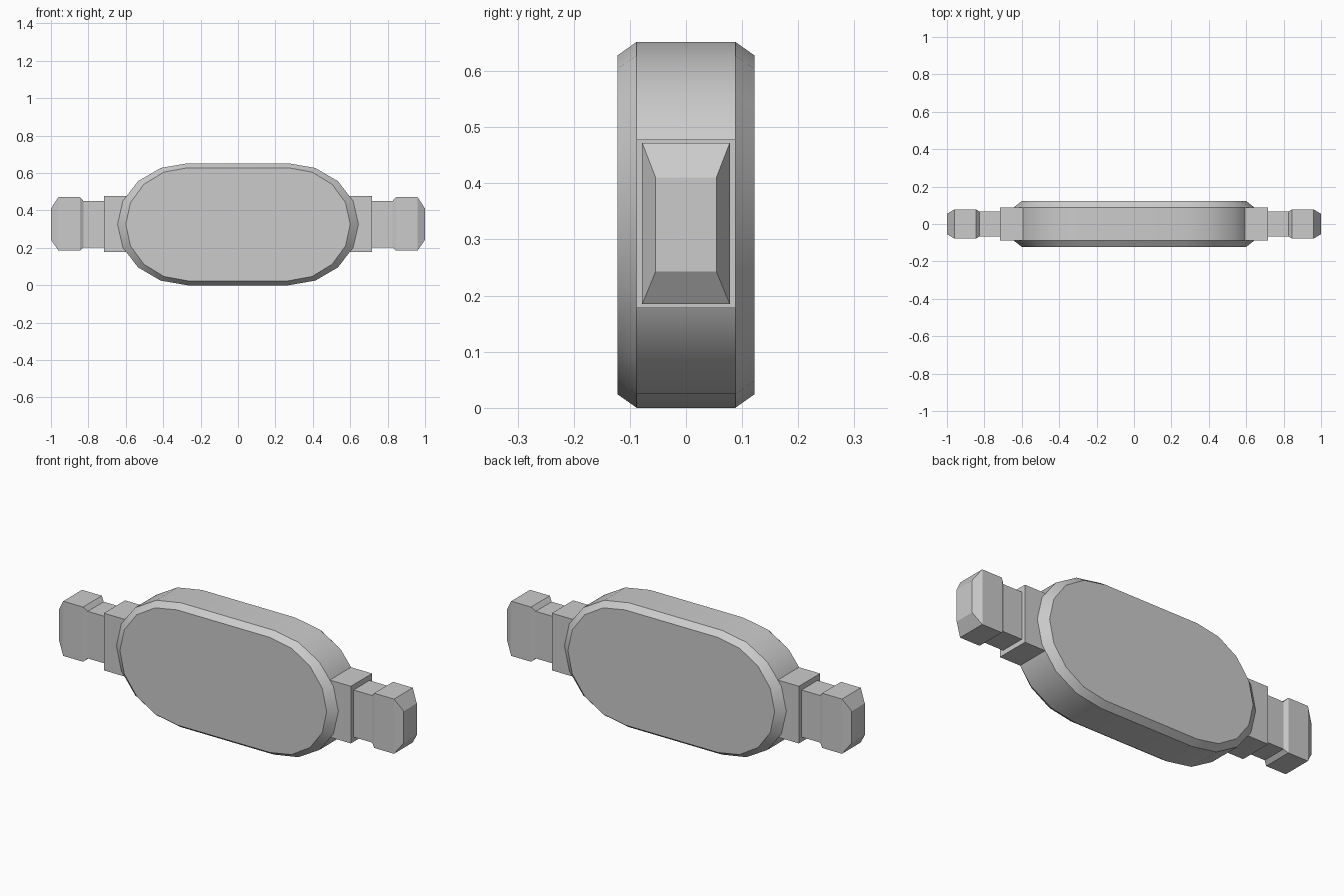
import bpy, bmesh, math

if "Cube" in bpy.data.objects:
    bpy.data.objects.remove(bpy.data.objects["Cube"])

ZC = 0.329  # height of the centre line


def loft(name, rings, mirror=False, smooth=False):
    """Skin equal-length rings of points, cap both ends."""
    bm = bmesh.new()
    loops = [[bm.verts.new(p) for p in ring] for ring in rings]
    n = len(loops[0])
    for a, b in zip(loops, loops[1:]):
        for i in range(n):
            j = (i + 1) % n
            bm.faces.new((a[i], a[j], b[j], b[i]))
    bm.faces.new(loops[0][::-1])
    bm.faces.new(loops[-1])
    bmesh.ops.recalc_face_normals(bm, faces=bm.faces)
    me = bpy.data.meshes.new(name)
    bm.to_mesh(me)
    bm.free()
    ob = bpy.data.objects.new(name, me)
    bpy.context.collection.objects.link(ob)
    if mirror:
        ob.modifiers.new("mirror_x", 'MIRROR').use_mirror_merge = False
    if smooth:
        bpy.ops.object.select_all(action='DESELECT')
        ob.select_set(True)
        bpy.context.view_layer.objects.active = ob
        bpy.ops.object.shade_smooth_by_angle(angle=math.radians(30))
    return ob


def oval(y, rx, rz, half_straight=0.27, seg=8):
    """Straight middle with a half ellipse at each end."""
    pts = []
    for side, start in ((1, -90), (-1, 90)):
        for i in range(seg + 1):
            a = math.radians(start + 180 * i / seg)
            pts.append((side * half_straight + rx * math.cos(a), y, ZC + rz * math.sin(a)))
    return pts


def rect(x, hy, z0, z1):
    return [(x, -hy, z0), (x, hy, z0), (x, hy, z1), (x, -hy, z1)]


# Oval body with chamfered front and back rims
loft("body", [oval(-0.122, 0.33, 0.302), oval(-0.088, 0.374, 0.326),
              oval(0.088, 0.374, 0.326), oval(0.122, 0.33, 0.302)], smooth=True)

# Side blocks next to the body
loft("side_block", [rect(0.55, 0.088, 0.181, 0.481), rect(0.717, 0.088, 0.181, 0.481)], mirror=True)

# Narrow neck flaring into the chamfered end knob
loft("end_knob", [rect(0.70, 0.066, 0.206, 0.453), rect(0.826, 0.066, 0.206, 0.453),
                  rect(0.845, 0.078, 0.188, 0.475), rect(0.96, 0.078, 0.188, 0.475),
                  rect(1.0, 0.054, 0.246, 0.413)], mirror=True)

# Rest on the floor
for ob in bpy.context.collection.objects:
    ob.location.z = -0.003
